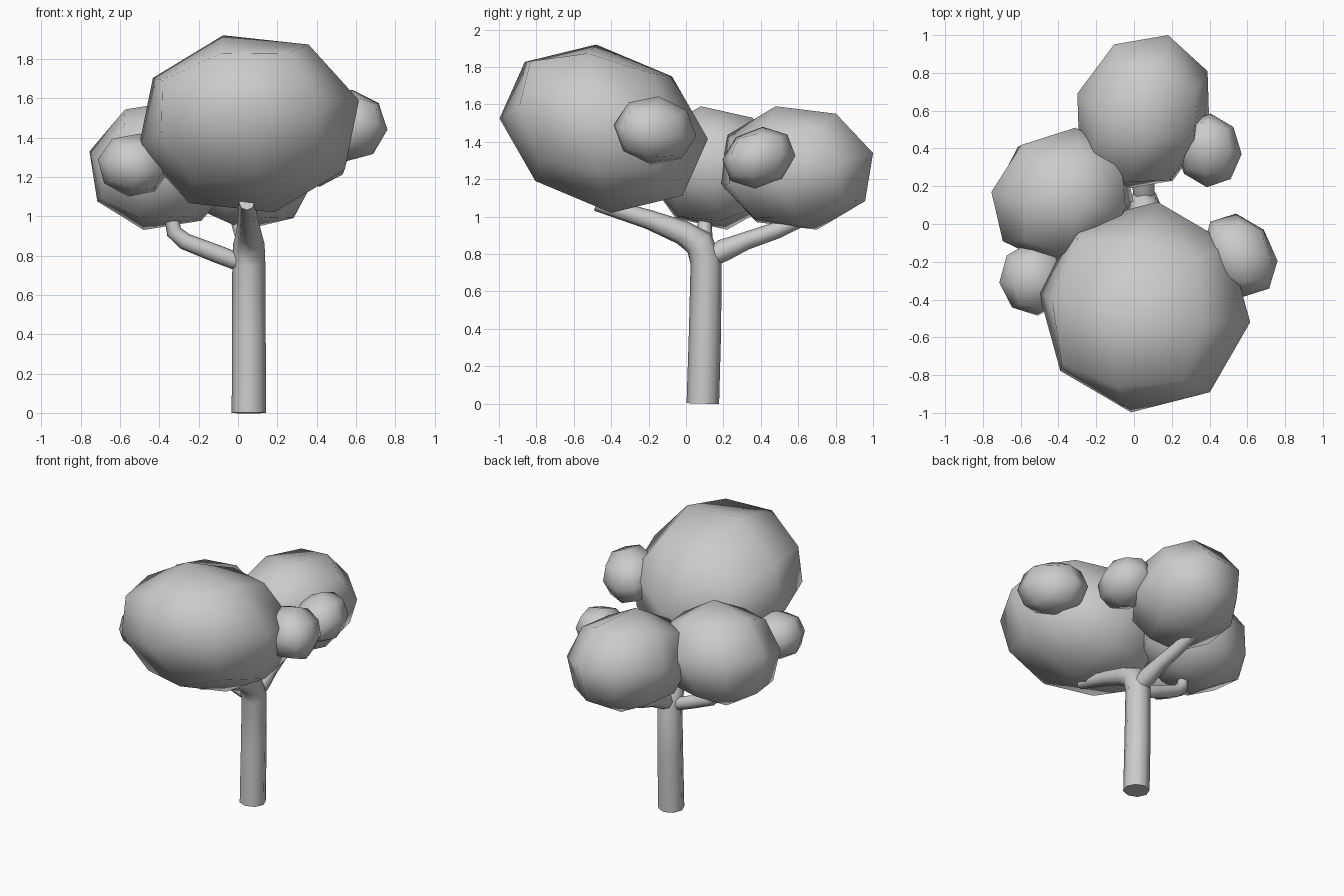
import bpy, bmesh, math
from mathutils import Vector, Matrix

if "Cube" in bpy.data.objects:
    bpy.data.objects.remove(bpy.data.objects["Cube"])


def finish(obj, angle):
    bpy.ops.object.select_all(action='DESELECT')
    obj.select_set(True)
    bpy.context.view_layer.objects.active = obj
    if obj.type == 'CURVE':
        bpy.ops.object.convert(target='MESH')
    bpy.ops.object.shade_smooth_by_angle(angle=math.radians(angle))


def foliage(name, centre, ax, ay, az):
    """Cube subdivided once, rounded to a ball, then stretched along three half-axes."""
    bm = bmesh.new()
    bmesh.ops.create_cube(bm, size=2)
    bmesh.ops.subdivide_edges(bm, edges=bm.edges[:], cuts=1, use_grid_fill=True)
    frame = Matrix((ax, ay, az)).transposed()
    for v in bm.verts:
        v.co = frame @ v.co.normalized() + Vector(centre)
    bmesh.ops.recalc_face_normals(bm, faces=bm.faces[:])
    mesh = bpy.data.meshes.new(name)
    bm.to_mesh(mesh)
    bm.free()
    obj = bpy.data.objects.new(name, mesh)
    bpy.context.collection.objects.link(obj)
    finish(obj, 80)


def limb(name, points):
    """Eight-sided tapered tube through (x, y, z, radius) points."""
    curve = bpy.data.curves.new(name, 'CURVE')
    curve.dimensions = '3D'
    curve.bevel_depth = 1
    curve.bevel_resolution = 2
    curve.use_fill_caps = True
    spline = curve.splines.new('POLY')
    spline.points.add(len(points) - 1)
    for p, (x, y, z, r) in zip(spline.points, points):
        p.co = (x, y, z, 1)
        p.radius = r
    obj = bpy.data.objects.new(name, curve)
    bpy.context.collection.objects.link(obj)
    finish(obj, 60)


# Trunk bending forward into the main branch
limb("trunk", [(.055, .09, 0, .087), (.055, .102, .4, .086), (.055, .107, .76, .084),
               (.055, .07, .86, .08), (.055, -.02, .915, .065),
               (.05, -.2, .985, .052), (.045, -.48, 1.07, .04)])

# Side branches
limb("back_branch", [(.06, .11, .77, .05), (.05, .2, .82, .06), (.04, .32, .87, .048),
                     (.02, .48, .925, .045), (.0, .62, .99, .042)])
limb("left_branch", [(.05, .1, .76, .03), (-.02, .1, .775, .045), (-.11, .1, .81, .046),
                     (-.27, .1, .872, .043), (-.325, .1, .92, .04), (-.34, .1, 1.0, .035)])

# Large foliage clumps
foliage("front_foliage", (.055, -.44, 1.47),
        (.56, -.08, .12), (.07, .557, -.055), (-.13, -.04, .45))
foliage("back_foliage", (.05, .59, 1.26),
        (.35, -.10, -.05), (.13, .41, .08), (.02, -.11, .33))
foliage("left_foliage", (-.38, .15, 1.26),
        (.375, -.02, -.07), (.07, .36, .05), (.1, -.07, .33))

# Small foliage clumps
foliage("right_small_foliage", (.56, -.165, 1.46),
        (.2, -.03, -.02), (-.02, .22, -.03), (.02, .02, .183))
foliage("back_small_foliage", (.395, .39, 1.315),
        (.175, -.02, .02), (.01, .195, .01), (-.02, .02, .165))
foliage("left_small_foliage", (-.53, -.29, 1.26),
        (.183, .02, -.03), (-.02, .195, .02), (.03, -.02, .16))
